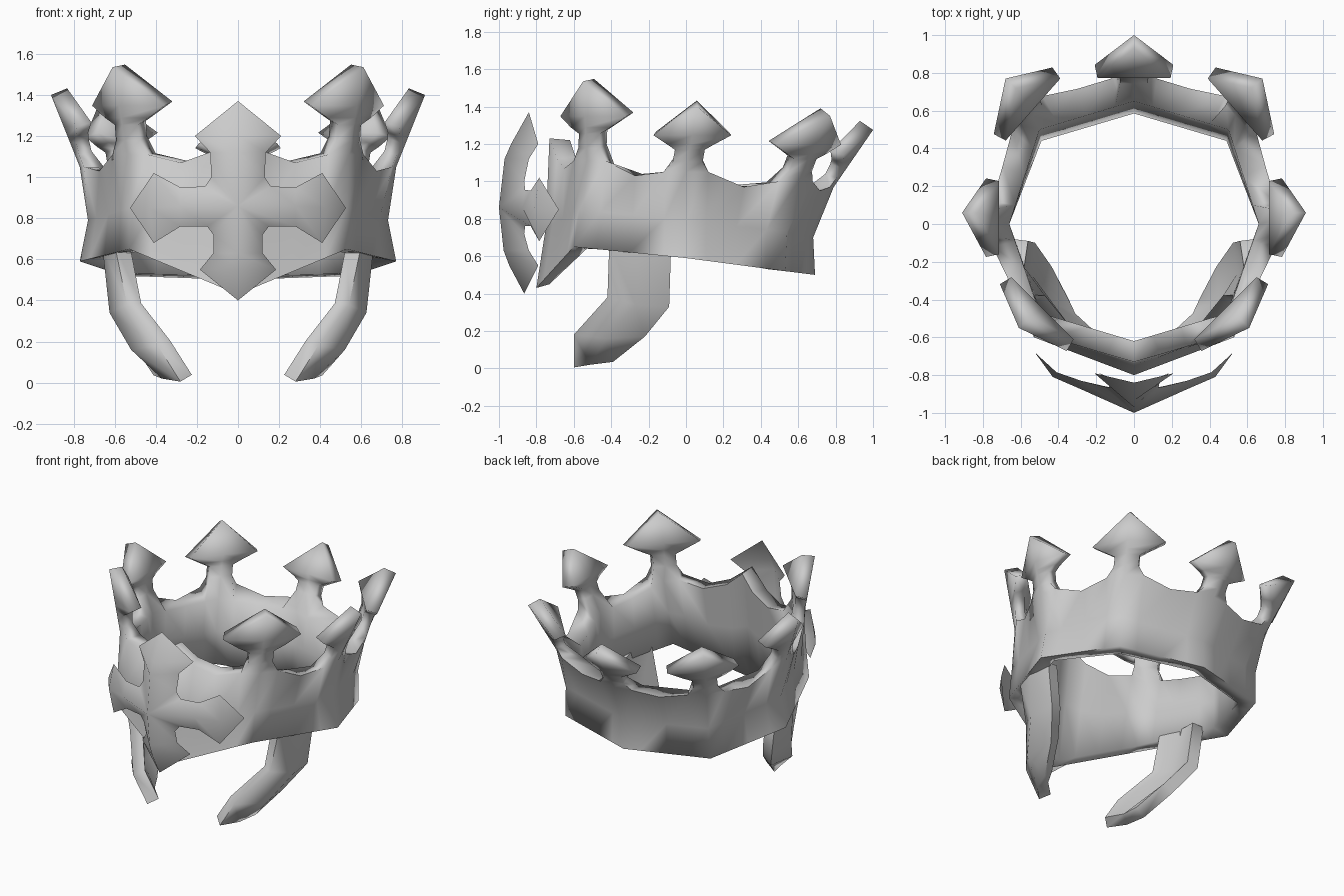
import bpy, math
from mathutils import Vector as V

if "Cube" in bpy.data.objects:
    bpy.data.objects.remove(bpy.data.objects["Cube"])


def make(name, verts, faces, thick=0.0, inner=None, angle=45):
    """Sheet mesh with outward normals, thickened inwards; inner = {index: inside position}."""
    me = bpy.data.meshes.new(name)
    me.from_pydata([tuple(v) for v in verts], [], faces)
    ob = bpy.data.objects.new(name, me)
    bpy.context.collection.objects.link(ob)
    bpy.ops.object.select_all(action='DESELECT')
    ob.select_set(True)
    bpy.context.view_layer.objects.active = ob
    if thick:
        m = ob.modifiers.new("thickness", 'SOLIDIFY')
        m.thickness = thick
        m.offset = -1
        bpy.ops.object.modifier_apply(modifier=m.name)
        for i, p in (inner or {}).items():
            ob.data.vertices[len(verts) + i].co = p
    bpy.ops.object.shade_smooth_by_angle(angle=math.radians(angle))
    return ob


# Crown spokes: bottom, waist, top, crest tip, outward direction,
# head half width, inner bottom, inner top, valley height after it
half = [
    [(0, -.80, .43), (0, -.75, .75), (0, -.73, 1.23), None, (0, -1), .2,
     (0, -.73, .45), (0, -.62, 1.22), 1.07],
    [(.53, -.6, .65), (.53, -.57, .85), (.54, -.53, 1.11), (.61, -.55, 1.535), (.7, -.7), .25,
     (.47, -.53, .64), (.5, -.47, 1.09), 1.03],
    [(.77, 0, .59), (.73, 0, .79), (.77, 0, 1.05), (.91, .06, 1.4), (1, 0), .208,
     (.66, 0, .61), (.66, 0, 1.0), .97],
    [(.56, .53, .52), (.55, .54, .73), (.58, .6, 1.0), (.68, .77, 1.35), (.75, .66), .235,
     (.49, .44, .53), (.5, .5, .96), .95],
    [(0, .69, .5), (0, .68, .7), (0, .79, .97), (0, 1, 1.275), (0, 1), .208,
     (0, .585, .52), (0, .65, .94), .95],
]


def flip(p):
    return (-p[0],) + tuple(p[1:]) if isinstance(p, tuple) else p


spokes = half + [[flip(p) for p in half[i][:8]] + [half[i - 1][8]] for i in (3, 2, 1)]

# Band and leaf-shaped crests as one sheet, with a plain lining inside
verts, faces, inner = [], [], {}


def frame(s):
    n = V((s[4][0], s[4][1], 0)).normalized()
    return n, V((-n.y, n.x, 0))


def neck(s, side):
    n, t = frame(s)
    p = V(s[2]) + t * side * (.12 if s[3] else .14)
    return p - n * .02 if s[3] else p + V((0, .04, -.11))


N = len(spokes)
for i, s in enumerate(spokes):
    q = spokes[(i + 1) % N]
    valley = (V(s[2]) + V(q[2])) * .515
    valley.z = s[8]
    tops = [V(s[2]), neck(s, 1), valley, neck(q, -1)]
    for f, top in zip((0, .2, .5, .8), tops):
        k = len(verts)
        verts += [V(s[0]).lerp(V(q[0]), f), V(s[1]).lerp(V(q[1]), f), top]
        low, high = V(s[6]).lerp(V(q[6]), f), V(s[7]).lerp(V(q[7]), f)
        high.z = min(high.z, top.z + .01)
        inner.update({k: low, k + 1: low.lerp(high, .5), k + 2: high})
C = N * 4
for c in range(C):
    d = (c + 1) % C
    for r in (0, 1):
        faces.append((c * 3 + r, d * 3 + r, d * 3 + r + 1, c * 3 + r + 1))

for i, s in enumerate(spokes):
    if not s[3]:
        continue
    n, t = frame(s)
    c = i * 4
    prev = [((c - 1) % C) * 3 + 2, c * 3 + 2, (c + 1) * 3 + 2]
    # fraction up the crest, half width, fold depth
    for f, w, back in ((.16, .08, .02), (.34, .08, .03), (.42, .6 * s[5], .04), (.56, s[5], .065)):
        mid = V(s[2]).lerp(V(s[3]), f)
        k = len(verts)
        verts += [mid - t * w - n * back, mid, mid + t * w - n * back]
        cur = [k, k + 1, k + 2]
        for a in (0, 1):
            faces.append((prev[a], prev[a + 1], cur[a + 1], cur[a]))
        # inside of the head: flat and slightly smaller, so the rims are bevelled
        g = .06 if f < .5 else .07
        for j, sd in enumerate((-1, 0, 1)):
            inner[k + j] = mid + t * sd * w * .93 - n * (back + g) + V((0, 0, .02))
        prev = cur
    # slightly blunted tip
    k = len(verts)
    verts.append(V(s[3]))
    faces += [(prev[0], prev[1], k), (prev[1], prev[2], k)]
make("crown_band", verts, faces, .085, inner, 100)

# Folded cross plate on the front: x, y, z for one half
P = dict(T=(0, -.84, 1.37), b=(.21, -.79, 1.2), b0=(0, -.935, 1.2), c=(.135, -.84, 1.12),
         c0=(0, -.97, 1.12), c1=(.13, -.865, 1.0), d=(.16, -.86, .955), C=(0, -1, .86),
         e=(.28, -.83, .95), e0=(.28, -.875, .86), g=(.28, -.83, .76), h=(.15, -.86, .76),
         f=(.41, -.785, 1.02), f0=(.43, -.81, .85), k=(.41, -.785, .68), R=(.525, -.68, .85),
         l1=(.12, -.865, .72), l=(.12, -.84, .63), l0=(0, -.975, .63), m=(.185, -.79, .55),
         m0=(0, -.945, .55), B=(0, -.865, .4))
F = ["T b0 b", "b0 c0 c b", "c0 C c1 c", "c1 C d", "d C e0 e", "C h g e0", "e e0 f0 f",
     "e0 g k f0", "f f0 R", "f0 k R", "C l1 h", "C l0 l l1", "l0 m0 m l", "m0 B m"]
cv, cf = [], []
names = list(P)
index = {}
for sx in (1, -1):
    for a, (x, y, z) in P.items():
        key = (a, sx if x else 0)  # fold points are shared by both halves
        if key not in index:
            index[key] = len(cv)
            cv.append((sx * x, y, z))
    for f in F:
        # wind each face so that it looks forward
        idx = [index[(a, sx if P[a][0] else 0)] for a in f.split()]
        p0, p1, p2 = (V(cv[i]) for i in idx[:3])
        cf.append(idx if (p1 - p0).cross(p2 - p0).y < 0 else idx[::-1])
make("front_cross", cv, cf, angle=100)

# Curved cheek guards: front edge, ridge, rear edge per row
rows = [[(.60, -.41, .67), (.66, -.24, .66), (.64, -.08, .64)],
        [(.54, -.42, .38), (.625, -.27, .34), (.60, -.09, .33)],
        [(.39, -.60, .18), (.52, -.43, .16), (.50, -.22, .17)],
        [(.28, -.60, .005), (.37, -.51, .02), (.41, -.39, .035)]]
for name, sx in (("cheek_guard_right", 1), ("cheek_guard_left", -1)):
    gv = [(sx * x, y, z) for r in rows for x, y, z in r]
    gf = []
    for r in range(3):
        for a in (0, 1):
            i = r * 3 + a
            q = (i, i + 3, i + 4, i + 1)
            gf.append(q if sx > 0 else q[::-1])
    make(name, gv, gf, .08, angle=85)
